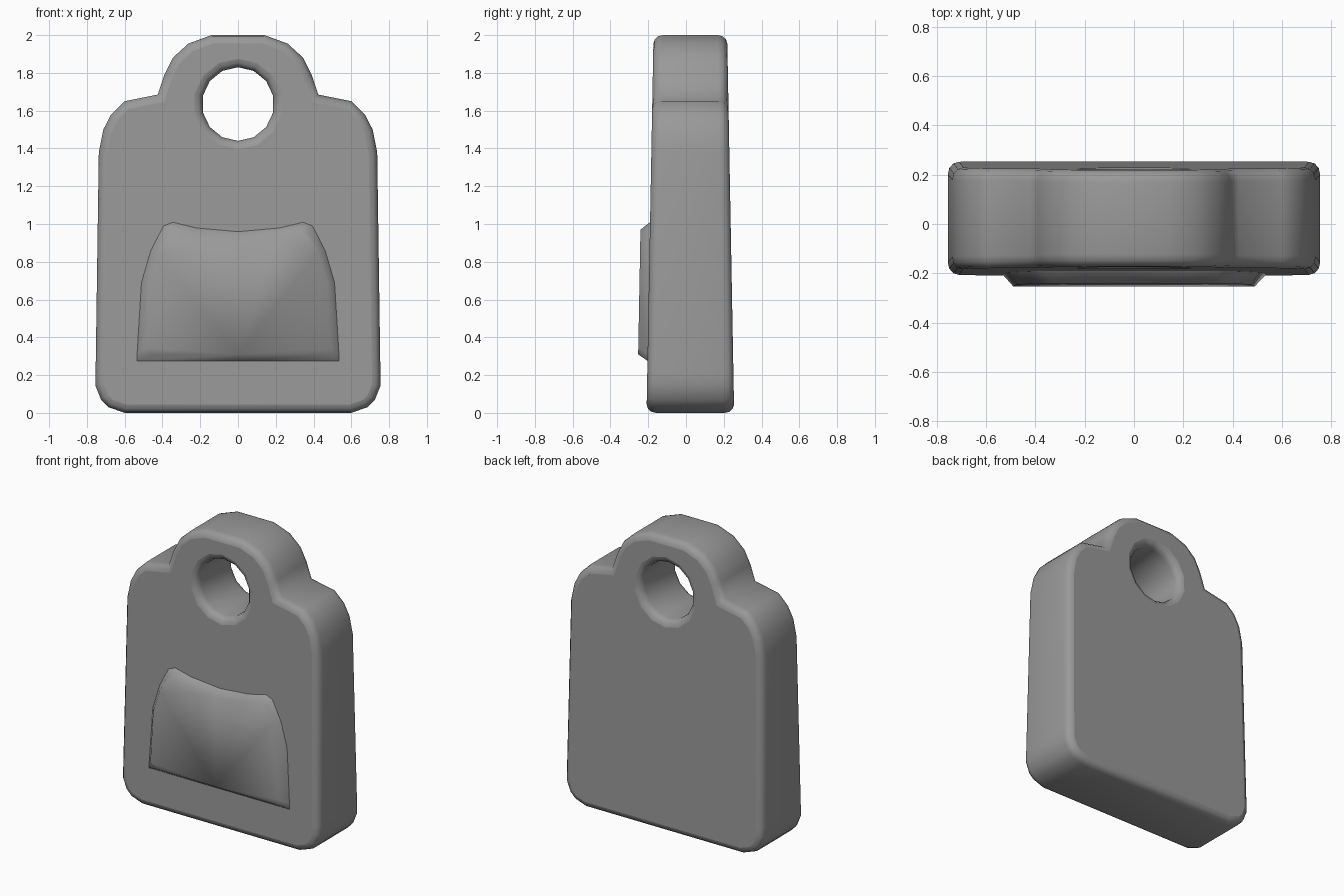
import bpy, bmesh, math
from mathutils import Vector

if "Cube" in bpy.data.objects:
    bpy.data.objects.remove(bpy.data.objects["Cube"])

MID_Y = 0.023
grey = bpy.data.materials.new("dark_grey")
grey.diffuse_color = (0.32, 0.32, 0.32, 1)
grey.use_nodes = True
grey.node_tree.nodes["Principled BSDF"].inputs["Base Color"].default_value = grey.diffuse_color


def half_depth(z):
    # The slab thins slightly toward the top
    return 0.232 - 0.0185 * z


def mirrored(half):
    # Right half (bottom to top) -> closed counter-clockwise outline
    left = [(-x, z) for x, z in reversed(half) if x > 1e-6]
    return half + left


def inset(pts, d):
    # Mitred inward offset of a counter-clockwise outline
    out, n = [], len(pts)
    for i in range(n):
        a, b, c = (Vector(pts[(i + k) % n]) for k in (-1, 0, 1))
        e1, e2 = (b - a).normalized(), (c - b).normalized()
        n1, n2 = Vector((-e1.y, e1.x)), Vector((-e2.y, e2.x))
        p = b + (n1 + n2) * d / (1 + n1.dot(n2))
        out.append((p.x, p.y))
    return out


def add_ring(bm, pts, y_of_z):
    return [bm.verts.new((x, y_of_z(z), z)) for x, z in pts]


def bridge(bm, r1, r2):
    n = len(r1)
    for i in range(n):
        j = (i + 1) % n
        bm.faces.new((r1[i], r1[j], r2[j], r2[i]))


def ring_edges(bm, ring):
    return [bm.edges.get((ring[i - 1], ring[i])) for i in range(len(ring))]


def finish(bm, name, angle):
    bmesh.ops.recalc_face_normals(bm, faces=bm.faces)
    mesh = bpy.data.meshes.new(name)
    bm.to_mesh(mesh)
    bm.free()
    mesh.materials.append(grey)
    obj = bpy.data.objects.new(name, mesh)
    bpy.context.collection.objects.link(obj)
    bpy.ops.object.select_all(action='DESELECT')
    obj.select_set(True)
    bpy.context.view_layer.objects.active = obj
    bpy.ops.object.shade_smooth_by_angle(angle=math.radians(angle))
    return obj


# Tag body: arched outline with a round hole and rounded rims
body_outline = mirrored([
    (0.60, 0.0), (0.685, 0.03), (0.725, 0.07), (0.755, 0.145), (0.754, 0.21),
    (0.737, 1.38), (0.713, 1.50), (0.672, 1.58), (0.60, 1.65),
    (0.425, 1.685), (0.39, 1.79), (0.345, 1.88), (0.263, 1.955), (0.14, 2.0)])
SIDES = 14
STEPS = 3
rim = []
for i in range(STEPS + 1):
    t = math.pi / 2 * i / STEPS
    rim.append((0.045 * (1 - math.sin(t)), 0.05 * (1 - math.cos(t))))
layers = [(d, y, -1) for d, y in rim] + [(d, y, 1) for d, y in reversed(rim)]

bm = bmesh.new()
outer, hole = [], []
for d, depth, side in layers:
    def surface(z, depth=depth, side=side):
        return MID_Y + side * (half_depth(z) - depth)
    outer.append(add_ring(bm, inset(body_outline, d), surface))
    circle = [((0.191 + d) * math.sin(2 * math.pi * i / SIDES),
               1.635 + (0.195 + d) * math.cos(2 * math.pi * i / SIDES))
              for i in range(SIDES)]
    hole.append(add_ring(bm, circle, surface))
for rings in (outer, hole):
    for r1, r2 in zip(rings, rings[1:]):
        bridge(bm, r1, r2)
for k in (0, -1):
    bmesh.ops.triangle_fill(
        bm, use_beauty=True,
        edges=ring_edges(bm, outer[k]) + ring_edges(bm, hole[k]))
body = finish(bm, "tag_body", 70)
# Keep the large front and back faces flat
for p in body.data.polygons:
    if len(p.vertices) == 3:
        p.use_smooth = False

# Raised front panel with sloping border
panel_base = mirrored([
    (0.0, 0.275), (0.537, 0.275), (0.535, 0.315), (0.512, 0.69),
    (0.462, 0.86), (0.395, 0.99), (0.345, 1.01), (0.22, 0.98), (0.0, 0.96)])
panel_face = mirrored([
    (0.0, 0.31), (0.455, 0.31), (0.49, 0.345), (0.474, 0.69),
    (0.425, 0.85), (0.372, 0.955), (0.335, 0.97), (0.21, 0.94), (0.0, 0.92)])
bm = bmesh.new()
base = add_ring(bm, panel_base, lambda z: MID_Y - half_depth(z) + 0.001)
face = add_ring(bm, panel_face, lambda z: MID_Y - half_depth(z) - 0.05)
bridge(bm, base, face)
bm.faces.new(base)
bm.faces.new(face)
finish(bm, "front_panel", 65)
